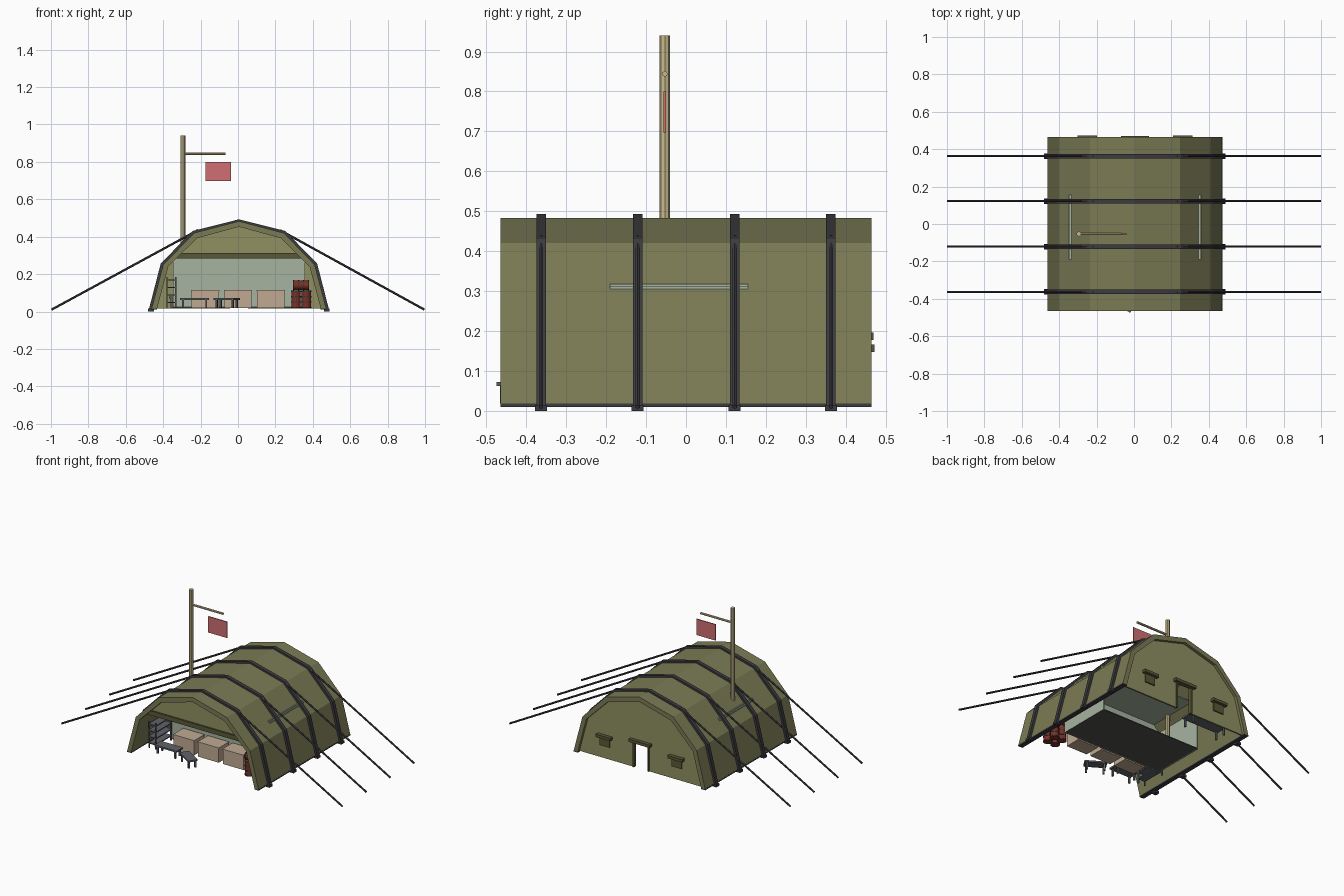
import bpy, math
from mathutils import Vector

if "Cube" in bpy.data.objects:
    bpy.data.objects.remove(bpy.data.objects["Cube"])

CX = 0.005  # tent centre line


def mat(name, r, g, b):
    m = bpy.data.materials.new(name)
    m.diffuse_color = [((c / 255) ** 2.2) for c in (r, g, b)] + [1]
    m.use_nodes = True
    m.node_tree.nodes["Principled BSDF"].inputs["Base Color"].default_value = m.diffuse_color
    return m


OLIVE = mat("olive_canvas", 122, 122, 86)
DARK_OLIVE = mat("dark_olive", 88, 88, 58)
LIGHT = mat("light_olive", 142, 142, 98)
GREY = mat("dark_grey", 62, 62, 66)
WOOD = mat("pale_wood", 200, 185, 140)
RED = mat("flag_red", 205, 110, 112)
PALE = mat("room_lining", 165, 178, 158)
TAN = mat("crate_tan", 190, 168, 145)
FLOOR = mat("floor_grey", 80, 84, 78)
STEEL = mat("furniture_grey", 95, 98, 105)
RUST = mat("drum_red", 125, 50, 40)
BROWN = mat("door_brown", 140, 118, 102)


def make(name, verts, faces, m):
    me = bpy.data.meshes.new(name)
    me.from_pydata(verts, [], faces)
    ob = bpy.data.objects.new(name, me)
    bpy.context.collection.objects.link(ob)
    me.materials.append(m)
    return ob


def prism(name, pts, y0, y1, m):
    # xz outline extruded along y
    n = len(pts)
    v = [(x, y0, z) for x, z in pts] + [(x, y1, z) for x, z in pts]
    f = [tuple(range(n)), tuple(range(2 * n - 1, n - 1, -1))]
    f += [(i, i + n, (i + 1) % n + n, (i + 1) % n) for i in range(n)]
    return make(name, v, f, m)


def box(name, x0, x1, y0, y1, z0, z1, m):
    return prism(name, [(x0, z0), (x1, z0), (x1, z1), (x0, z1)], y0, y1, m)


def rod(name, a, b, r, m, sides=8):
    a, b = Vector(a), Vector(b)
    d = b - a
    bpy.ops.mesh.primitive_cylinder_add(vertices=sides, radius=r, depth=d.length, location=(a + b) / 2)
    ob = bpy.context.object
    ob.name = name
    ob.rotation_euler = d.to_track_quat('Z', 'Y').to_euler()
    ob.data.materials.append(m)
    return ob


def arch(half):
    # full outline from right half: base, knee, shoulder, ridge
    return [(CX + x, z) for x, z in half] + [(CX - x, z) for x, z in half[-2::-1]]


SKIN = [(0.467, 0.015), (0.405, 0.25), (0.24, 0.42), (0, 0.483)]
INNER = [(0.438, 0.015), (0.378, 0.24), (0.225, 0.392), (0, 0.453)]
RIB = [(0.483, 0.005), (0.418, 0.257), (0.247, 0.431), (0, 0.493)]
RIB_IN = [(0.455, 0.005), (0.398, 0.246), (0.236, 0.413), (0, 0.475)]


def band(name, outer, inner, y0, y1, m):
    # arch shell built from quads so every facet stays clean
    o, i = arch(outer), arch(inner)
    n = len(o)
    v = [(x, y, z) for y in (y0, y1) for p in (o, i) for x, z in p]
    f = []
    for k in range(n - 1):
        f += [(k, k + 1, k + 1 + 2 * n, k + 2 * n),
              (n + k + 1, n + k, 3 * n + k, 3 * n + k + 1),
              (k + 1, k, n + k, n + k + 1),
              (2 * n + k, 2 * n + k + 1, 3 * n + k + 1, 3 * n + k)]
    for k in (0, n - 1):
        f.append((k, n + k, 3 * n + k, 2 * n + k))
    return make(name, v, f, m)


# canvas shell, support arches and guy ropes
band("canvas_shell", SKIN, INNER, -0.465, 0.465, OLIVE)
for y in (-0.363, -0.121, 0.122, 0.363):
    band("support_arch", RIB, RIB_IN, y - 0.012, y + 0.012, GREY)
    for s in (-1, 1):
        rod("guy_rope", (CX + s * 0.22, y, 0.435), (s * 0.997, y, 0.01), 0.006, GREY, 6)
        box("arch_foot", CX + s * 0.47 - 0.015, CX + s * 0.47 + 0.015, y - 0.015, y + 0.015, 0.0, 0.015, GREY)
for s in (-1, 1):
    box("base_strip", CX + s * 0.452 - 0.015, CX + s * 0.452 + 0.015, -0.465, 0.465, 0.01, 0.018, GREY)

# front gable over the open entrance
prism("front_gable", [(CX - 0.325, 0.3), (CX + 0.325, 0.3)] + arch(INNER[2:]), -0.445, -0.435, LIGHT)
box("front_beam", CX - 0.345, CX + 0.345, -0.455, -0.43, 0.283, 0.312, DARK_OLIVE)

# rear gable with a doorway notch
gable = arch(INNER) + [(CX - 0.05, 0.015), (CX - 0.05, 0.18), (CX + 0.05, 0.18), (CX + 0.05, 0.015)]
prism("rear_gable", gable, 0.437, 0.447, LIGHT)
box("rear_door_roll", CX - 0.075, CX + 0.075, 0.44, 0.47, 0.178, 0.196, DARK_OLIVE)
for s in (-1, 1):
    x = CX + s * 0.255
    box("rear_window", x - 0.035, x + 0.035, 0.43, 0.455, 0.095, 0.15, DARK_OLIVE)
    box("window_roll", x - 0.052, x + 0.052, 0.44, 0.472, 0.148, 0.166, DARK_OLIVE)
    box("door_post", CX + s * 0.053 - 0.005, CX + s * 0.053 + 0.005, 0.432, 0.454, 0.015, 0.18, DARK_OLIVE)

# inner room
box("room_floor", CX - 0.352, CX + 0.352, -0.19, 0.155, 0.02, 0.026, FLOOR)
box("room_ceiling", CX - 0.345, CX + 0.345, -0.19, 0.155, 0.312, 0.318, PALE)
box("room_front_wall", CX - 0.35, CX + 0.35, -0.19, -0.182, 0.02, 0.312, PALE)
for s in (-1, 1):
    box("room_side_wall", CX + s * 0.348 - 0.004, CX + s * 0.348 + 0.004, -0.19, 0.155, 0.02, 0.312, PALE)
box("room_inner_door", -0.26, -0.16, -0.183, -0.175, 0.026, 0.22, BROWN)

# storage crates
for x in (-0.175, 0.0, 0.175):
    box("crate", x - 0.073, x + 0.073, -0.3, -0.2, 0.02, 0.112, TAN)
    box("crate_lid", x - 0.075, x + 0.075, -0.302, -0.198, 0.108, 0.116, TAN)


def table(name, cx, cy, length, width, h, angle):
    c, s = math.cos(angle), math.sin(angle)
    parts = [box(name + "_top", -length / 2, length / 2, -width / 2, width / 2, h - 0.01, h, STEEL)]
    for i in (-1, 1):
        for j in (-1, 1):
            x, y = i * (length / 2 - 0.015), j * (width / 2 - 0.01)
            parts.append(box(name + "_leg", x - 0.005, x + 0.005, y - 0.005, y + 0.005, 0.018, h - 0.01, STEEL))
    for p in parts:
        p.location = (cx, cy, 0)
        p.rotation_euler = (0, 0, angle)


# benches and rear work table
table("left_bench", -0.232, -0.37, 0.155, 0.065, 0.072, 0)
table("angled_bench", -0.06, -0.415, 0.13, 0.06, 0.072, math.radians(-32))
table("rear_table", -0.24, 0.34, 0.26, 0.09, 0.08, 0)


# shelf racks
def rack(y0, y1):
    x0, x1 = -0.383, -0.33
    for z in (0.045, 0.085, 0.125, 0.165):
        box("rack_shelf", x0, x1, y0, y1, z, z + 0.007, STEEL)
    for x in (x0, x1 - 0.007):
        for y in (y0, y1 - 0.007):
            box("rack_post", x, x + 0.007, y, y + 0.007, 0.018, 0.185, STEEL)


rack(-0.36, -0.2)


# drums: four standing, two lying on top
def drum(a, b):
    a, b = Vector(a), Vector(b)
    rod("drum", a, b, 0.025, RUST, 12)
    for t in (0.04, 0.35, 0.65, 0.96):
        p, d = a.lerp(b, t), (b - a).normalized() * 0.003
        rod("drum_hoop", p - d, p + d, 0.0275, GREY, 12)


for y in (-0.33, -0.27):
    for x in (0.31, 0.365):
        drum((x, y, 0.018), (x, y, 0.112))
    drum((0.293, y, 0.14), (0.38, y, 0.14))

# flag pole, arm and flag
rod("flag_pole", (-0.295, -0.053, 0.026), (-0.295, -0.053, 0.94), 0.0135, WOOD)
rod("flag_arm", (-0.295, -0.053, 0.844), (-0.068, -0.053, 0.844), 0.007, WOOD)
box("flag", -0.173, -0.038, -0.056, -0.05, 0.697, 0.8, RED)
